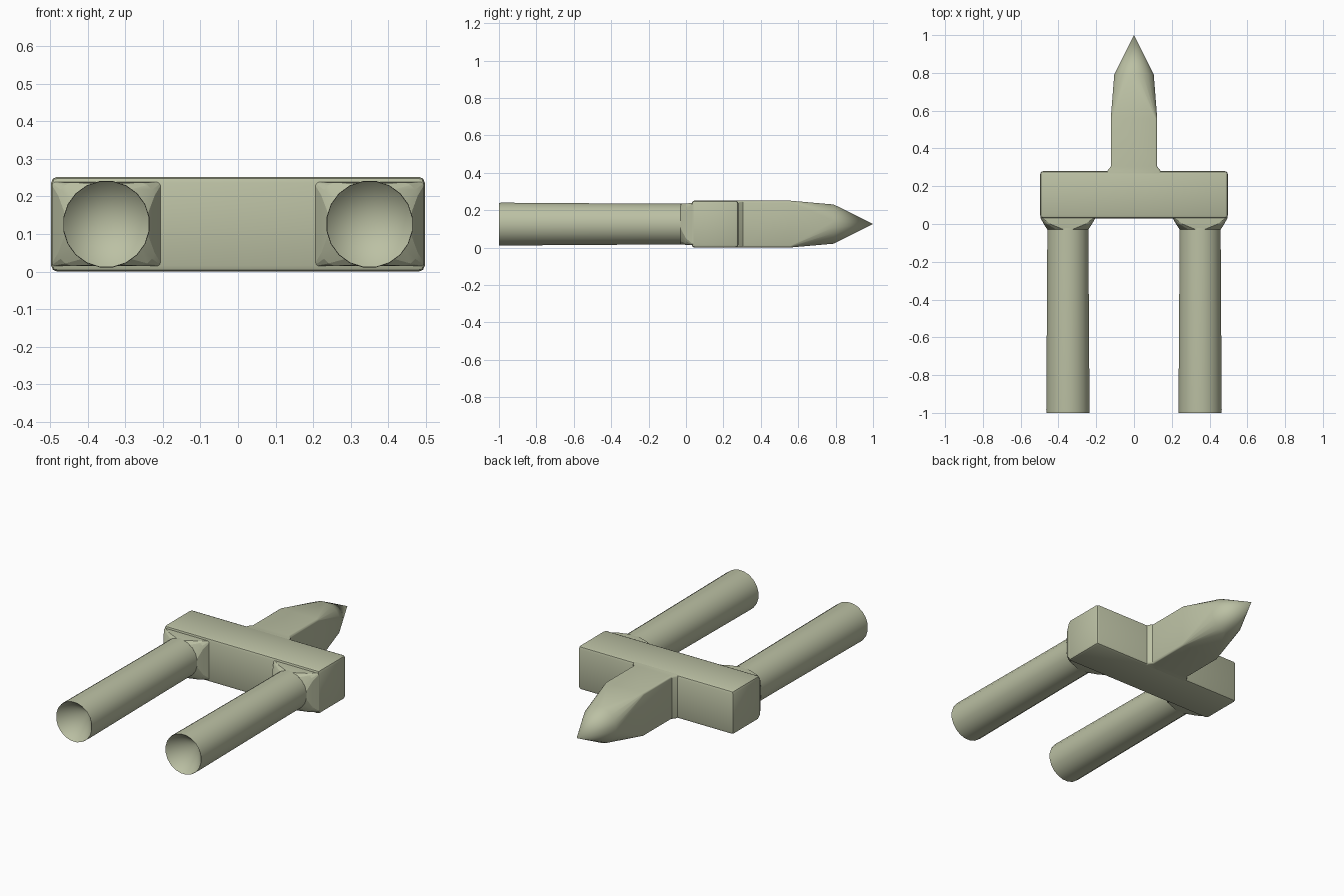
import bpy, bmesh, math

if "Cube" in bpy.data.objects:
    bpy.data.objects.remove(bpy.data.objects["Cube"])

MID = 0.126  # height of the centre line

sage = bpy.data.materials.new("sage_green")
sage.use_nodes = True
colour = (0.50, 0.53, 0.37, 1)
sage.diffuse_color = colour
sage.node_tree.nodes["Principled BSDF"].inputs["Base Color"].default_value = colour


def finish(bm, name, angle=30):
    bmesh.ops.recalc_face_normals(bm, faces=bm.faces)
    mesh = bpy.data.meshes.new(name)
    bm.to_mesh(mesh)
    bm.free()
    mesh.materials.append(sage)
    obj = bpy.data.objects.new(name, mesh)
    bpy.context.collection.objects.link(obj)
    bpy.ops.object.select_all(action="DESELECT")
    obj.select_set(True)
    bpy.context.view_layer.objects.active = obj
    bpy.ops.object.shade_smooth_by_angle(angle=math.radians(angle))
    return obj


def loft(name, cx, sections, steps=5, tip=None, angle=30):
    """Skin rounded-rectangle sections (y, half width, half height, corner radius)."""
    bm = bmesh.new()
    rings = []
    for y, w, h, r in sections:
        ring = []
        for corner in range(4):
            sx = 1 if corner in (0, 3) else -1
            sz = 1 if corner < 2 else -1
            for i in range(steps):
                a = math.pi / 2 * (corner + (i + 0.5) / steps)
                ring.append(bm.verts.new((cx + sx * (w - r) + r * math.cos(a), y,
                                          MID + sz * (h - r) + r * math.sin(a))))
        rings.append(ring)
    count = steps * 4
    for a, b in zip(rings, rings[1:]):
        for i in range(count):
            j = (i + 1) % count
            bm.faces.new((a[i], a[j], b[j], b[i]))
    bm.faces.new(rings[0])
    if tip is None:
        bm.faces.new(rings[-1])
    else:
        point = bm.verts.new((cx, tip, MID))
        for i in range(count):
            bm.faces.new((rings[-1][i], rings[-1][(i + 1) % count], point))
    return finish(bm, name, angle)


# Crossbar with softened edges
bm = bmesh.new()
bmesh.ops.create_cube(bm, size=1)
for v in bm.verts:
    v.co = (v.co.x * 0.994, 0.155 + v.co.y * 0.25, MID + v.co.z * 0.252)
bmesh.ops.bevel(bm, geom=bm.edges[:], offset=0.016, segments=2, profile=0.5, affect="EDGES")
finish(bm, "crossbar", 40)

# Pointed prong: flared root, square shank, round shoulder, sharp tip
loft("prong", 0, [
    (0.24, 0.145, 0.125, 0.012),
    (0.28, 0.142, 0.125, 0.012),
    (0.305, 0.123, 0.125, 0.012),
    (0.56, 0.123, 0.125, 0.012),
    (0.79, 0.106, 0.106, 0.105),
], tip=1.0)

# Twin tubes with conical hollows, and the collars at their roots
for side, label in ((1, "left"), (-1, "right")):
    x = side * 0.35
    loft(label + "_tube", x, [
        (0.06, 0.110, 0.110, 0.110),
        (-0.25, 0.111, 0.111, 0.111),
        (-0.985, 0.116, 0.116, 0.116),
        (-1.0, 0.115, 0.115, 0.115),
    ], steps=5, tip=-0.87)
    loft(label + "_collar", x, [
        (0.05, 0.145, 0.112, 0.01),
        (0.032, 0.145, 0.112, 0.01),
        (0.0, 0.129, 0.112, 0.045),
        (-0.03, 0.110, 0.110, 0.110),
    ], steps=4, angle=15)
